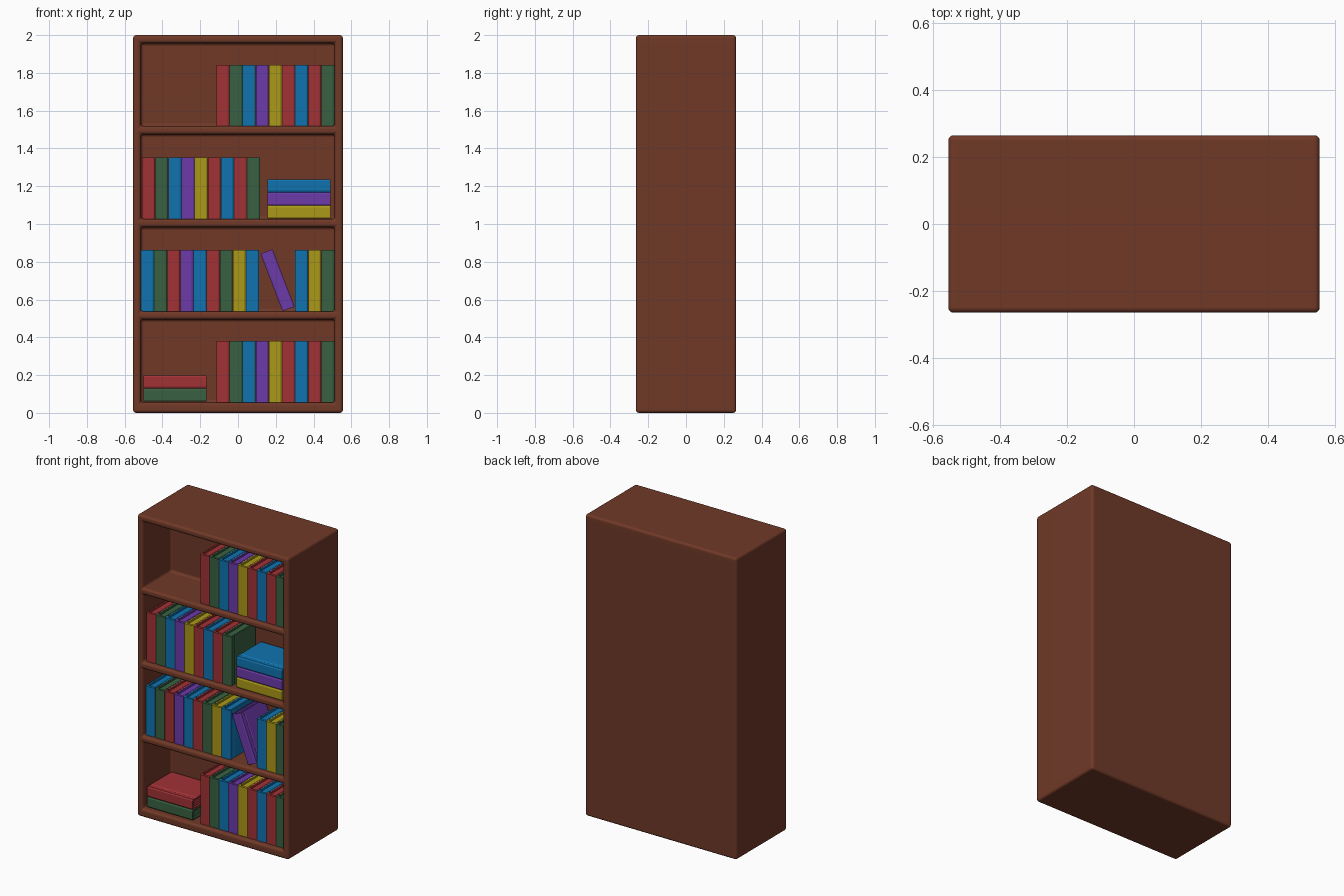
import bpy, bmesh, math
from mathutils import Matrix, Vector

if "Cube" in bpy.data.objects:
    bpy.data.objects.remove(bpy.data.objects["Cube"])

def material(name, r, g, b):
    lin = lambda c: (c / 255 / 12.92) if c < 11 else ((c / 255 + 0.055) / 1.055) ** 2.4
    m = bpy.data.materials.new(name)
    m.diffuse_color = (lin(r), lin(g), lin(b), 1)
    m.use_nodes = True
    m.node_tree.nodes["Principled BSDF"].inputs["Base Color"].default_value = m.diffuse_color
    return m

MATS = {
    "brown": material("brown wood", 112, 57, 39),
    "R": material("red cover", 162, 50, 53),
    "G": material("green cover", 56, 97, 65),
    "B": material("blue cover", 16, 116, 176),
    "P": material("purple cover", 108, 58, 168),
    "Y": material("yellow cover", 171, 153, 24),
}
NAMES = {"R": "red", "G": "green", "B": "blue", "P": "purple", "Y": "yellow"}

def add_object(name, bm, mat):
    bmesh.ops.recalc_face_normals(bm, faces=bm.faces)
    me = bpy.data.meshes.new(name)
    bm.to_mesh(me)
    bm.free()
    me.materials.append(mat)
    ob = bpy.data.objects.new(name, me)
    bpy.context.collection.objects.link(ob)
    return ob

# Case: gridded front pulled back into a solid, then four pockets pushed in
FRONT, BACK, POCKET = -0.265, 0.265, 0.03
XS = [-0.555, -0.514, 0.512, 0.555]
ZS = [0.0, 0.055, 0.495, 0.537, 0.983, 1.027, 1.475, 1.518, 1.957, 2.0]
bm = bmesh.new()
grid = [[bm.verts.new((x, FRONT, z)) for x in XS] for z in ZS]
pockets, faces = [], []
for j in range(len(ZS) - 1):
    for i in range(3):
        f = bm.faces.new((grid[j][i], grid[j][i + 1], grid[j + 1][i + 1], grid[j + 1][i]))
        faces.append(f)
        if i == 1 and j % 2 == 1:
            pockets.append(f)
ext = bmesh.ops.extrude_face_region(bm, geom=faces, use_keep_orig=True)
for v in (g for g in ext["geom"] if isinstance(g, bmesh.types.BMVert)):
    v.co.y = BACK
pushed = bmesh.ops.extrude_discrete_faces(bm, faces=pockets)["faces"]
for f in pushed:
    for v in f.verts:
        v.co.y = POCKET
case = add_object("bookcase_case", bm, MATS["brown"])
bev = case.modifiers.new("soft edges", "BEVEL")
bev.width, bev.segments = 0.016, 4
bev.limit_method, bev.angle_limit = "ANGLE", math.radians(40)
for p in case.data.polygons:
    p.use_smooth = True
case.modifiers.new("flat faces", "WEIGHTED_NORMAL")

# Book: wrapped cover with hinge grooves, and a recessed page block
T, H, D = 0.0695, 0.325, 0.255
SPINE_Y = -0.237
count = 0

def book(key, matrix):
    global count
    count += 1
    h = T / 2 - 0.0006
    side = [(h * 0.75, 0), (h, 0.005), (h, 0.03), (h - 0.004, 0.037), (h, 0.044),
            (h, D), (h - 0.01, D), (h - 0.01, 0.016)]
    outline = side + [(-x, y) for x, y in reversed(side)]
    bm = bmesh.new()
    f = bm.faces.new([bm.verts.new((x, y, 0)) for x, y in outline])
    ext = bmesh.ops.extrude_face_region(bm, geom=[f], use_keep_orig=True)
    for v in (g for g in ext["geom"] if isinstance(g, bmesh.types.BMVert)):
        v.co.z = H
    y0, y1 = 0.014, D - 0.012
    bmesh.ops.create_cube(bm, size=1, matrix=Matrix.Translation((0, (y0 + y1) / 2, H / 2))
                          @ Matrix.Diagonal((2 * h - 0.018, y1 - y0, H - 0.024, 1)))
    ob = add_object(f"{NAMES[key]}_book_{count}", bm, MATS[key])
    ob.matrix_world = matrix

def row(keys, x, z):
    for i, k in enumerate(keys):
        book(k, Matrix.Translation((x + (i + 0.5) * T, SPINE_Y, z)))

def stack(keys, x, z):
    for i, k in enumerate(keys):
        book(k, Matrix.Translation((x, SPINE_Y, z + (i + 0.5) * T))
             @ Matrix.Rotation(math.pi / 2, 4, "Y") @ Matrix.Diagonal((1, 1, 1.027, 1)))

# Upright rows, flat stacks and one leaning book
row("RGBPYRBRG", -0.115, 1.518)
row("RGBPYRBRG", -0.508, 1.027)
stack("YPB", 0.156, 1.028)
row("BGRPBRGYB", -0.514, 0.538)
row("BYG", 0.302, 0.538)
lean = math.radians(-21)
base = Vector((0.235, SPINE_Y, 0.538)) + Matrix.Rotation(lean, 3, "Y") @ Vector((T / 2, 0, 0))
book("P", Matrix.Translation(base) @ Matrix.Rotation(lean, 4, "Y"))
row("RGBPYRBRG", -0.115, 0.056)
stack("GR", -0.5, 0.06)
